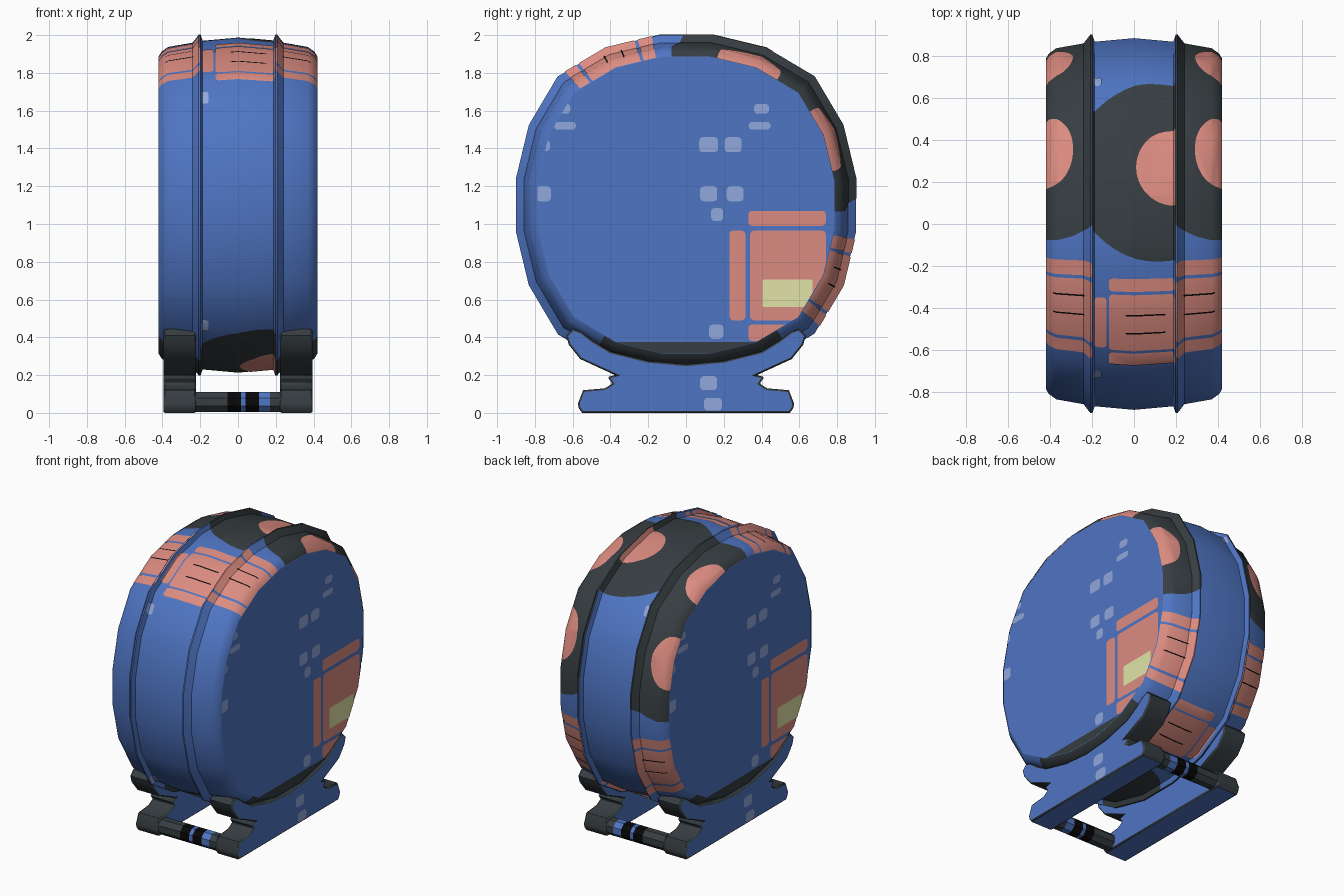
import bpy, bmesh, math
from mathutils import Vector

if "Cube" in bpy.data.objects:
    bpy.data.objects.remove(bpy.data.objects["Cube"])


def mat(name, r, g, b):
    m = bpy.data.materials.new(name)
    lin = [((c / 255 + 0.055) / 1.055) ** 2.4 if c > 10 else c / 255 / 12.92 for c in (r, g, b)]
    m.diffuse_color = (*lin, 1)
    m.use_nodes = True
    m.node_tree.nodes["Principled BSDF"].inputs["Base Color"].default_value = m.diffuse_color
    return m


BLUE = mat("blue", 79, 117, 195)
DARK = mat("charcoal", 54, 61, 65)
PINK = mat("salmon", 220, 140, 129)
PALE = mat("pale_blue", 145, 168, 220)
GREEN = mat("pale_green", 225, 228, 167)
BLACK = mat("black", 8, 8, 8)

CZ, N = 1.1, 20
STEP = 2 * math.pi / N
# half profile of the barrel: x, apothem
PROFILE = [(0, .885), (.187, .868), (.198, .90), (.208, .90), (.24, .858),
           (.37, .835), (.405, .81), (.42, .785)]
# unit cross-section: twenty sides, bulging towards the diagonals
BULGE = [1, 1.025, 1.056, 1.025, 1]
RING = [Vector((math.sin((k + .5) * STEP), math.cos((k + .5) * STEP))) * BULGE[k % 5] / math.cos(STEP / 2)
        for k in range(N)]


def make(name, verts, faces, mats, smooth=30):
    me = bpy.data.meshes.new(name)
    me.from_pydata(verts, [], faces)
    for m in mats:
        me.materials.append(m)
    ob = bpy.data.objects.new(name, me)
    bpy.context.collection.objects.link(ob)
    bpy.ops.object.select_all(action='DESELECT')
    ob.select_set(True)
    bpy.context.view_layer.objects.active = ob
    if smooth:
        bpy.ops.object.shade_smooth_by_angle(angle=math.radians(smooth))
    return ob


def apothem(x):
    x = min(abs(x), .42)
    for (x0, r0), (x1, r1) in zip(PROFILE, PROFILE[1:]):
        if x <= x1:
            return r0 + (r1 - r0) * (x - x0) / (x1 - x0)


def surface(phi, x, off=0):
    """Point on the faceted barrel; phi runs from the top towards the back."""
    k = math.floor(phi / STEP - .5)
    a, b = RING[k % N], RING[(k + 1) % N]
    d = Vector((math.sin(phi), math.cos(phi)))
    r = apothem(x) * a.cross(b) / d.cross(b - a) + off
    return Vector((x, r * d.x, CZ + r * d.y))


# --- outlines ---
def rrect(u0, u1, v0, v1, ru, rv):
    pts = []
    for k, (cu, cv) in enumerate([(u1 - ru, v1 - rv), (u0 + ru, v1 - rv), (u0 + ru, v0 + rv), (u1 - ru, v0 + rv)]):
        for j in range(4):
            a = (k + j / 3) * math.pi / 2
            pts.append((cu + ru * math.cos(a), cv + rv * math.sin(a)))
    return pts


def oval(cu, cv, ru, rv, n=48):
    return [(cu + ru * math.cos(t * 2 * math.pi / n), cv + rv * math.sin(t * 2 * math.pi / n)) for t in range(n)]


def cut(outline, clips, splits):
    """Flat face, trimmed by clip planes and divided along split planes."""
    bm = bmesh.new()
    bm.faces.new([bm.verts.new((u, v, 0)) for u, v in outline])
    for planes, clear in ((clips, True), (splits, False)):
        for co, no in planes:
            bmesh.ops.bisect_plane(bm, geom=bm.verts[:] + bm.edges[:] + bm.faces[:], dist=1e-6,
                                   plane_co=co, plane_no=no, clear_outer=clear)
    bm.verts.index_update()
    verts = [v.co.copy() for v in bm.verts]
    faces = [[v.index for v in f.verts] for f in bm.faces]
    bm.free()
    return verts, faces


def paint(name, material, pieces, place, outward):
    """Join cut pieces into one thin skin, facing outwards."""
    V, F = [], []
    for verts, faces in pieces:
        base = len(V)
        V += [place(v) for v in verts]
        for f in faces:
            f = [i + base for i in f]
            n = sum(((V[f[i]] - V[f[0]]).cross(V[f[i + 1]] - V[f[0]]) for i in range(1, len(f) - 1)), Vector())
            c = sum((V[i] for i in f), Vector()) / len(f)
            F.append(f if n.dot(outward(c)) > 0 else f[::-1])
    return make(name, V, F, [material])


def wrap(name, material, shapes, off):
    """Shapes are (outline in degrees and x, x low, x high)."""
    pieces = []
    for outline, lo, hi in shapes:
        pts = [(math.radians(a), x) for a, x in outline]
        clips = [((0, hi, 0), (0, 1, 0)), ((0, lo, 0), (0, -1, 0))]
        splits = [((0, s * x, 0), (0, 1, 0)) for x, _ in PROFILE for s in (1, -1)]
        splits += [(((k + .5) * STEP, 0, 0), (1, 0, 0)) for k in range(-N, N)]
        pieces.append(cut(pts, clips, splits))
    paint(name, material, pieces, lambda v: surface(v.x, v.y, off),
          lambda c: Vector((0, c.y, c.z - CZ)))


def cap(name, material, outlines, off, x=.42, clip=True):
    """Flat markings on one side, turned half round for the other side."""
    clips = []
    if clip:
        for k in range(N):
            a, b = RING[k] * .785, RING[(k + 1) % N] * .785
            clips.append(((a.x, CZ + a.y, 0), (a.y - b.y, b.x - a.x, 0)))
    pieces = [cut(o, clips, []) for o in outlines]
    for s, side in ((1, "right"), (-1, "left")):
        paint(f"{name}_{side}", material, pieces, lambda v: Vector((s * (x + off), s * v.x, v.y)),
              lambda c: Vector((s, 0, 0)))


# --- barrel body ---
xs = [(-x) for x, _ in PROFILE[:0:-1]] + [x for x, _ in PROFILE]
V = [(x, p.x * apothem(x), CZ + p.y * apothem(x)) for x in xs for p in RING]
F = [[i * N + k, i * N + (k + 1) % N, (i + 1) * N + (k + 1) % N, (i + 1) * N + k]
     for i in range(len(xs) - 1) for k in range(N)]
F += [list(range(N))[::-1], [(len(xs) - 1) * N + k for k in range(N)]]
body = make("barrel_body", V, F, [BLUE])
bm = bmesh.new()
bm.from_mesh(body.data)
bmesh.ops.recalc_face_normals(bm, faces=bm.faces[:])
bm.to_mesh(body.data)
bm.free()

# --- barrel wall markings ---
dark, pink, lines, spots = [], [], [], []
IN = (-.198, .198)
for s in (1, -1):
    band = (.198, .42) if s > 0 else (-.42, -.198)
    dark += [(oval(43.5, s * .42, 49, .5), *band), (oval(178, s * .42, 34, .5), *band)]
    pink += [(oval(c, s * .42, 12, .13), *band) for c in (24, 65)]
    for base, d in ((0, -1), (90, 1)):
        for a, b in ((11.5, 16.3), (17.4, 37), (38.1, 42.2)):
            lo, hi = sorted((base + d * a, base + d * b))
            pink.append((rrect(lo, hi, min(s * .2, s * .46), max(s * .2, s * .46), 1, .015), *band))
        for a in (22.7, 28.8):
            c = base + d * a
            lines.append((rrect(c - .25, c + .25, s * .31 - .075, s * .31 + .075, .1, .002), *band))
for grid in (0, 180):
    dark.append((oval(grid + 16.8, .12, 28.5, .42), *IN))
    pink.append((oval(grid + 17.5, .19, 11.8, .18), *IN))
    for a, b in ((17, 21), (22, 40.5), (41.3, 45.3)):
        pink.append((rrect(grid - b, grid - a, -.12, .195, 1.2, .018), *IN))
    pink.append((rrect(grid - 39.8, grid - 23, -.19, -.13, 1.2, .018), *IN))
    lines += [(rrect(grid - a - .25, grid - a + .25, -.04, .15, .1, .002), *IN) for a in (28.3, 34.5)]
for a in (-51.6, -133.6, 47):
    spots.append((rrect(a - 2.2, a + 2.2, -.193, -.155, .8, .012), *IN))
wrap("wall_dark_patches", DARK, dark, .002)
wrap("wall_pink_panels", PINK, pink, .004)
wrap("wall_panel_lines", BLACK, lines, .006)
wrap("wall_pale_spots", PALE, spots, .005)

# --- end cap markings ---
cap("cap_dark_base", DARK, [[(-.9, .2), (.9, .2), (.9, .375), (-.9, .375)]], .002)
cap("cap_pink_panels", PINK, [rrect(*b, .02, .02) for b in (
    (.33, .74, .99, 1.07), (.23, .315, .49, .965), (.34, .74, .49, .965), (.33, .70, .38, .468))], .003)
cap("cap_green_label", GREEN, [rrect(.405, .67, .56, .705, .005, .005)], .005)
cap("cap_pale_spots", PALE, [rrect(y - w, y + w, z - h, z + h, .02, .02) for y, z, w, h in (
    (.12, 1.42, .05, .04), (.25, 1.42, .045, .04), (.12, 1.16, .045, .04), (.26, 1.16, .045, .04),
    (.165, 1.05, .032, .035), (.39, 1.52, .058, .021), (.4, 1.61, .04, .026), (-.64, 1.61, .028, .026),
    (-.64, 1.52, .058, .021), (-.74, 1.415, .02, .03), (-.755, 1.16, .04, .04), (.16, .43, .038, .038))], .004)

# --- cradle stands ---
HALF = [(.55, 0), (.568, .025), (.572, .05), (.545, .12), (.43, .13), (.39, .155), (.415, .19), (.375, .2),
        (.56, .285), (.62, .36), (.635, .41), (.60, .445), (.555, .43), (.49, .38), (.4, .325), (.2, .275)]
outline = HALF + [(0, .257)] + [(-y, z) for y, z in HALF[::-1]]
n = len(outline)
for s, side in ((1, "right"), (-1, "left")):
    V = [(s * x, y, z) for x in (.222, .395) for y, z in outline]
    F = [list(range(n))[::-1], list(range(n, 2 * n))]
    F += [[i, (i + 1) % n, n + (i + 1) % n, n + i] for i in range(n)]
    if s < 0:
        F = [f[::-1] for f in F]
    stand = make(f"cradle_stand_{side}", V, F, [BLUE, DARK], smooth=50)
    for p in stand.data.polygons:
        p.material_index = 0 if abs(p.normal.x) > .9 or p.center.z < .01 else 1
    bev = stand.modifiers.new("soft_edge", 'BEVEL')
    bev.width, bev.segments, bev.material = .012, 2, 1
    bev.limit_method, bev.angle_limit = 'ANGLE', math.radians(75)
cap("cradle_pale_spots", PALE, [rrect(.075, .165, .12, .195, .02, .02), rrect(.095, .19, .012, .08, .02, .02)],
    .002, x=.395, clip=False)

# --- striped cross bars between the stands ---
stops = [-.23, -.055, .015, .04, .11, .17, .23]
tint = [0, 1, 2, 1, 2, 0]
for y, side in ((-.51, "front"), (.51, "back")):
    r = .053 / math.cos(math.pi / 8)
    V = [(x, y + r * math.cos((k + .5) * math.pi / 4), .058 + r * math.sin((k + .5) * math.pi / 4))
         for x in stops for k in range(8)]
    F = [[i * 8 + k, i * 8 + (k + 1) % 8, i * 8 + 8 + (k + 1) % 8, i * 8 + 8 + k][::-1]
         for i in range(6) for k in range(8)]
    bar = make(f"{side}_cross_bar", V, F, [DARK, BLACK, BLUE])
    for p in bar.data.polygons:
        p.material_index = tint[p.index // 8]
    if bar.data.polygons[0].normal.dot(bar.data.polygons[0].center - Vector((0, y, .058))) < 0:
        bar.data.flip_normals()
